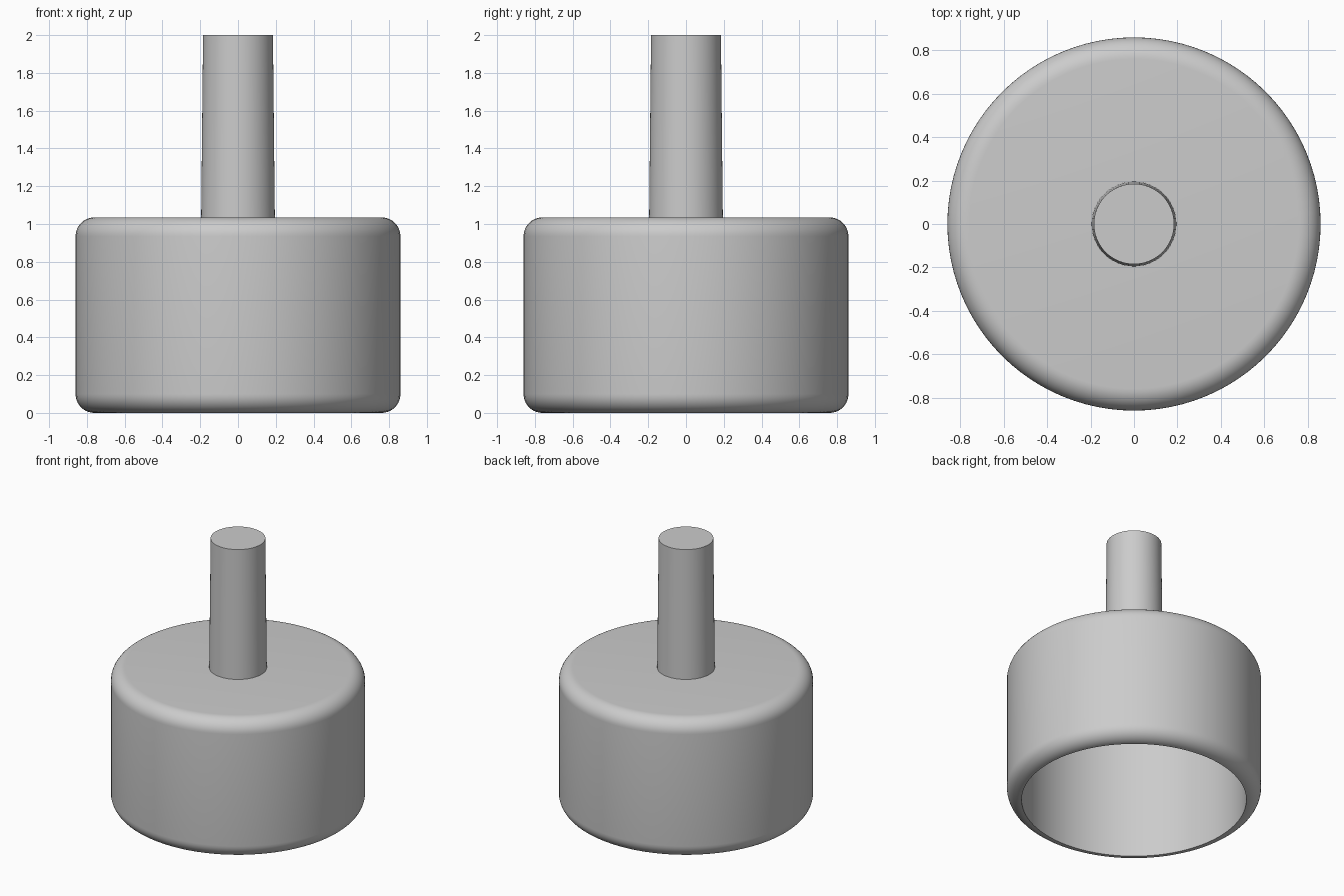
import bpy, bmesh, math
from mathutils import Matrix

cube = bpy.data.objects.get("Cube")
if cube:
    bpy.data.objects.remove(cube, do_unlink=True)

grey = bpy.data.materials.new("plain grey")
grey.use_nodes = True
grey.diffuse_color = (0.6, 0.6, 0.6, 1)
grey.node_tree.nodes["Principled BSDF"].inputs["Base Color"].default_value = grey.diffuse_color


def lathe(name, profile, segments=96):
    """Spin a (radius, height) profile about z, closing points on the axis."""
    bm = bmesh.new()
    verts = [bm.verts.new((r, 0, z)) for r, z in profile]
    edges = [bm.edges.new(pair) for pair in zip(verts, verts[1:])]
    bmesh.ops.spin(bm, geom=verts + edges, cent=(0, 0, 0), axis=(0, 0, 1),
                   angle=math.tau, steps=segments, use_duplicate=False)
    bmesh.ops.remove_doubles(bm, verts=bm.verts, dist=0.0001)
    bmesh.ops.recalc_face_normals(bm, faces=bm.faces)
    mesh = bpy.data.meshes.new(name)
    bm.to_mesh(mesh)
    bm.free()
    mesh.materials.append(grey)
    obj = bpy.data.objects.new(name, mesh)
    bpy.context.collection.objects.link(obj)
    bpy.ops.object.select_all(action='DESELECT')
    obj.select_set(True)
    bpy.context.view_layer.objects.active = obj
    bpy.ops.object.shade_smooth_by_angle(angle=math.radians(30))
    return obj


def fillet(r, z, start, radius, steps=10):
    """Quarter arc of profile points around (r, z), starting at an angle."""
    angles = [math.radians(start + 90 * i / steps) for i in range(steps + 1)]
    return [(r + radius * math.cos(a), z + radius * math.sin(a)) for a in angles]


# Hollow cup, open below, with rounded outer edges
outer, inner, height = 0.86, 0.76, 1.035
wall = outer - inner
lathe("cup", [(0, height - wall), (inner, height - wall)]
      + fillet(inner, wall, -90, wall)
      + fillet(inner, height - wall, 0, wall)
      + [(0, height)])

# Slightly tapered solid shaft standing on the cup
lathe("shaft", [(0.195, height), (0.185, 2), (0, 2)])
